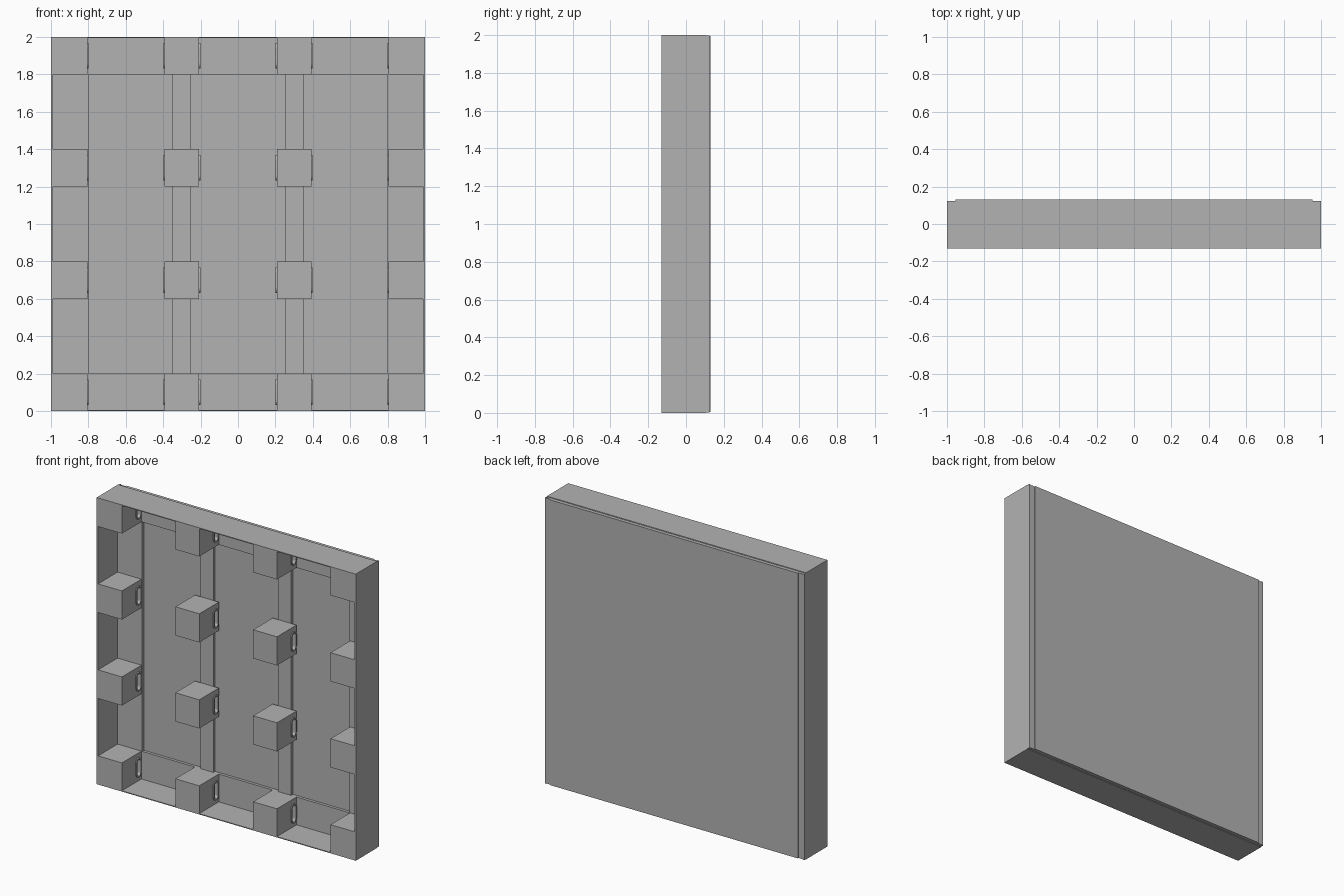
import bpy, bmesh, math

cube = bpy.data.objects.get("Cube")
if cube:
    bpy.data.objects.remove(cube, do_unlink=True)

grey = bpy.data.materials.new("plain grey")
grey.use_nodes = True
colour = (0.45, 0.45, 0.45, 1)
grey.diffuse_color = colour
grey.node_tree.nodes["Principled BSDF"].inputs["Base Color"].default_value = colour


def add_object(name, mesh, location=(0, 0, 0)):
    obj = bpy.data.objects.new(name, mesh)
    obj.location = location
    bpy.context.collection.objects.link(obj)
    if not mesh.materials:
        mesh.materials.append(grey)
    return obj


def box(name, x, y, z):
    """Box spanning the given (low, high) ranges."""
    bm = bmesh.new()
    bmesh.ops.create_cube(bm, size=1)
    for v in bm.verts:
        for i, (low, high) in enumerate((x, y, z)):
            v.co[i] = low if v.co[i] < 0 else high
    mesh = bpy.data.meshes.new(name)
    bm.to_mesh(mesh)
    bm.free()
    return add_object(name, mesh)


def slot_prism(name, radius, half_length, half_width):
    """Upright round-ended bar running along x."""
    bm = bmesh.new()
    ring = []
    for end in (1, -1):
        for i in range(9):
            a = math.pi * i / 8
            ring.append(bm.verts.new((-half_width, SLOT_Y + end * radius * math.cos(a),
                                      end * (half_length + radius * math.sin(a)))))
    face = bm.faces.new(ring)
    out = bmesh.ops.extrude_face_region(bm, geom=[face])["geom"]
    bmesh.ops.translate(bm, vec=(2 * half_width, 0, 0),
                        verts=[g for g in out if isinstance(g, bmesh.types.BMVert)])
    bmesh.ops.recalc_face_normals(bm, faces=bm.faces)
    mesh = bpy.data.meshes.new(name)
    bm.to_mesh(mesh)
    bm.free()
    return add_object(name, mesh)


FRONT, RIB, SHEET, BACK = -0.13, 0.085, 0.105, 0.131
SLOT_Y = 0.05

# Back sheet with its raised outer skin
box("back_sheet", (-0.999, 0.999), (SHEET, 0.124), (0.005, 1.995))
box("back_skin", (-0.955, 0.955), (0.124, BACK), (0.005, 1.995))

# Thin outer frame
for name, s in (("left", 1), ("right", -1)):
    box(name + "_wall", sorted((s * 0.99, s)), (FRONT, 0.124), (0.002, 1.998))
    box(name + "_edge_band", sorted((s * 0.8, s * 0.995)), (RIB, SHEET + 0.002), (0.005, 1.995))
    box(name + "_middle_rib", sorted((s * 0.25, s * 0.35)), (RIB, SHEET + 0.002), (0.2, 1.8))
for name, z, wall in (("bottom", (0.003, 0.2), (0, 0.006)),
                      ("top", (1.8, 1.997), (1.994, 2))):
    box(name + "_wall", (-1, 1), (FRONT, SHEET), wall)
    box(name + "_band", (-0.8, 0.8), (RIB, SHEET + 0.002), z)

# One spacer block with raised slot rims on both sides
block = box("block_body", (-0.092, 0.092), (FRONT, RIB), (-0.1, 0.1))
rim = slot_prism("slot_rim", 0.028, 0.04, 0.099)
cutter = slot_prism("slot_cutter", 0.018, 0.04, 0.15)
for operation, tool in (("UNION", rim), ("DIFFERENCE", cutter)):
    mod = block.modifiers.new(operation.lower(), "BOOLEAN")
    mod.operation, mod.object, mod.solver = operation, tool, "EXACT"
graph = bpy.context.evaluated_depsgraph_get()
block_mesh = bpy.data.meshes.new_from_object(block.evaluated_get(graph))
for helper in (block, rim, cutter):
    bpy.data.objects.remove(helper, do_unlink=True)

# Four by four grid of blocks
for row, z in enumerate((0.1, 0.7, 1.3, 1.9)):
    for column, x in enumerate((-0.897, -0.3, 0.3, 0.897)):
        add_object(f"spacer_block_{row + 1}_{column + 1}", block_mesh, (x, 0, z))
